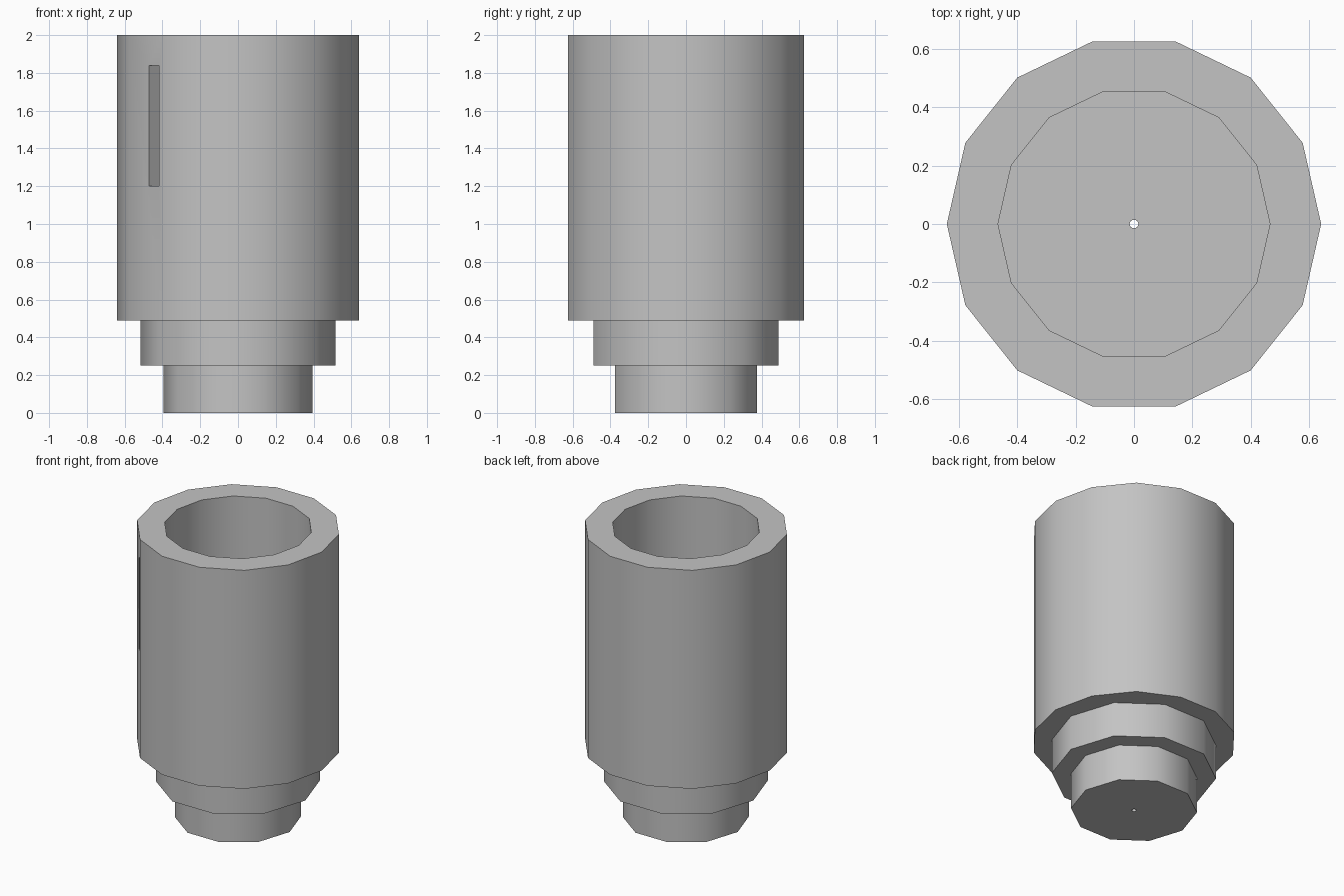
import bpy
import bmesh
from math import cos, sin, pi, radians
from mathutils import Matrix

cube = bpy.data.objects.get("Cube")
if cube:
    bpy.data.objects.remove(cube, do_unlink=True)

# Single plain grey
grey = bpy.data.materials.new("plain_grey")
grey.use_nodes = True
colour = (0.55, 0.55, 0.55, 1)
grey.diffuse_color = colour
grey.node_tree.nodes["Principled BSDF"].inputs["Base Color"].default_value = colour


def add_object(name, bm):
    bmesh.ops.recalc_face_normals(bm, faces=bm.faces)
    mesh = bpy.data.meshes.new(name)
    bm.to_mesh(mesh)
    bm.free()
    mesh.materials.append(grey)
    obj = bpy.data.objects.new(name, mesh)
    bpy.context.collection.objects.link(obj)
    return obj


def lathe(name, sides, profile):
    """Turn a closed (radius, z) profile around the vertical axis."""
    bm = bmesh.new()
    rings = []
    for r, z in profile:
        angles = [2 * pi * i / sides for i in range(sides)]
        rings.append([bm.verts.new((r * cos(a), r * sin(a), z)) for a in angles])
    for k, low in enumerate(rings):
        high = rings[(k + 1) % len(rings)]
        for i in range(sides):
            j = (i + 1) % sides
            bm.faces.new((low[i], low[j], high[j], high[i]))
    return add_object(name, bm)


def activate(obj):
    bpy.ops.object.select_all(action='DESELECT')
    obj.select_set(True)
    bpy.context.view_layer.objects.active = obj


# Open-topped main sleeve
step_z, mid_z, top_z = 0.49, 0.25, 2.0
sleeve = lathe("main_sleeve", 14, [(0.64, step_z), (0.64, top_z),
                                   (0.465, top_z), (0.465, step_z)])

# Two-step base, its top forming the sleeve floor, with a pinhole down the axis
pin = 0.015
base = lathe("stepped_base", 10, [(pin, 0), (0.395, 0), (0.395, mid_z),
                                  (0.515, mid_z), (0.515, step_z), (pin, step_z)])

# Narrow upright window cut through the front right wall
bm = bmesh.new()
place = (Matrix.Rotation(radians(225), 4, 'Z')
         @ Matrix.Translation((0.56, 0, 1.52))
         @ Matrix.Diagonal((0.28, 0.085, 0.64, 1)))
bmesh.ops.create_cube(bm, size=1, matrix=place)
cutter = add_object("window_cutter", bm)
cutter.hide_render = True

cut = sleeve.modifiers.new("window", 'BOOLEAN')
cut.operation = 'DIFFERENCE'
cut.solver = 'EXACT'
cut.object = cutter
activate(sleeve)
bpy.ops.object.modifier_apply(modifier=cut.name)
bpy.data.objects.remove(cutter, do_unlink=True)

# Smooth round walls, crisp rims
for part in (sleeve, base):
    activate(part)
    bpy.ops.object.shade_smooth_by_angle(angle=radians(40))
